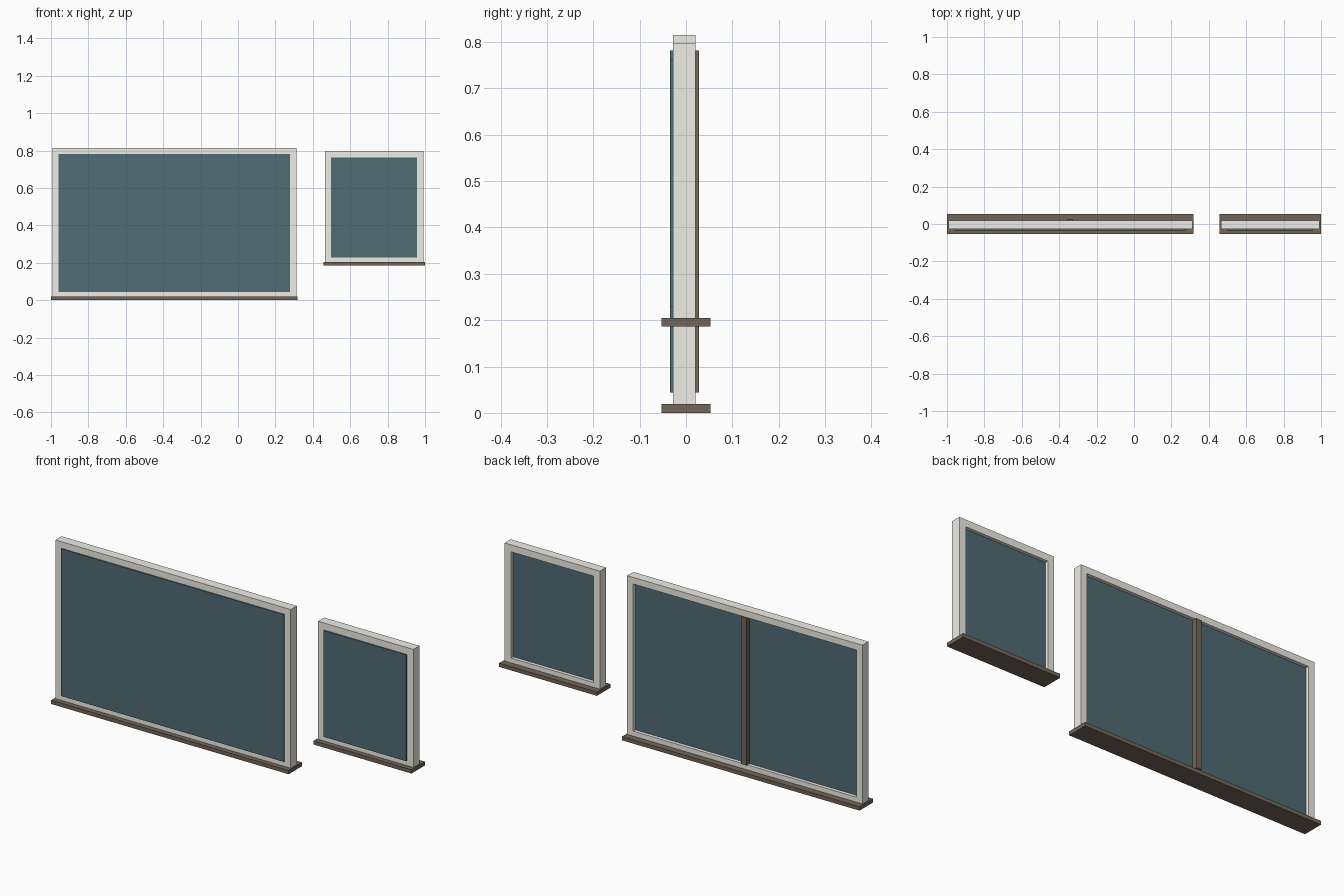
import bpy
import bmesh

if "Cube" in bpy.data.objects:
    bpy.data.objects.remove(bpy.data.objects["Cube"])


def material(name, color):
    m = bpy.data.materials.new(name)
    m.diffuse_color = color
    m.use_nodes = True
    m.node_tree.nodes["Principled BSDF"].inputs["Base Color"].default_value = m.diffuse_color
    return m


CREAM = material("cream_paint", (0.87, 0.85, 0.79, 1))
BROWN = material("brown_wood", (0.17, 0.135, 0.10, 1))
GLASS = material("teal_glass", (0.08, 0.15, 0.175, 1))


def finish(name, bm, mat):
    bmesh.ops.recalc_face_normals(bm, faces=bm.faces[:])
    mesh = bpy.data.meshes.new(name)
    bm.to_mesh(mesh)
    bm.free()
    mesh.materials.append(mat)
    obj = bpy.data.objects.new(name, mesh)
    bpy.context.collection.objects.link(obj)
    return obj


def box(name, x, y, z, mat):
    bm = bmesh.new()
    bmesh.ops.create_cube(bm, size=1)
    for v in bm.verts:
        v.co = [(r[0] + r[1]) / 2 + c * (r[1] - r[0])
                for r, c in zip((x, y, z), v.co)]
    return finish(name, bm, mat)


def frame(name, outer, inner, y, mat):
    """Rectangular ring with mitred corners; outer/inner = x0, x1, z0, z1."""
    bm = bmesh.new()
    loops = []
    for (x0, x1, z0, z1), d in ((outer, y[0]), (inner, y[0]), (inner, y[1]), (outer, y[1])):
        loops.append([bm.verts.new((a, d, b))
                      for a, b in ((x0, z0), (x1, z0), (x1, z1), (x0, z1))])
    for i in range(4):
        a, b = loops[i], loops[(i + 1) % 4]
        for k in range(4):
            n = (k + 1) % 4
            bm.faces.new((a[k], a[n], b[n], b[k]))
    return finish(name, bm, mat)


def window(prefix, sill_x, sill_z, outer, inner, mullion=False):
    # Sill board
    box(prefix + "_sill", sill_x, (-0.053, 0.053), sill_z, BROWN)
    # Surrounding frame
    frame(prefix + "_frame", outer, inner, (-0.028, 0.02), CREAM)
    # Thick pane, proud of the front and recessed at the back
    box(prefix + "_pane", inner[:2], (-0.034, 0.003), inner[2:], GLASS)
    # Centre bar seen from the back
    if mullion:
        c = (inner[0] + inner[1]) / 2
        box(prefix + "_mullion", (c - 0.015, c + 0.015), (-0.005, 0.028), inner[2:], BROWN)


window("large_window", (-1.0, 0.318), (0.0, 0.019),
       (-0.993, 0.312, 0.011, 0.815), (-0.959, 0.279, 0.044, 0.782), mullion=True)
window("small_window", (0.457, 1.0), (0.186, 0.205),
       (0.464, 0.993, 0.197, 0.797), (0.498, 0.957, 0.229, 0.762))
